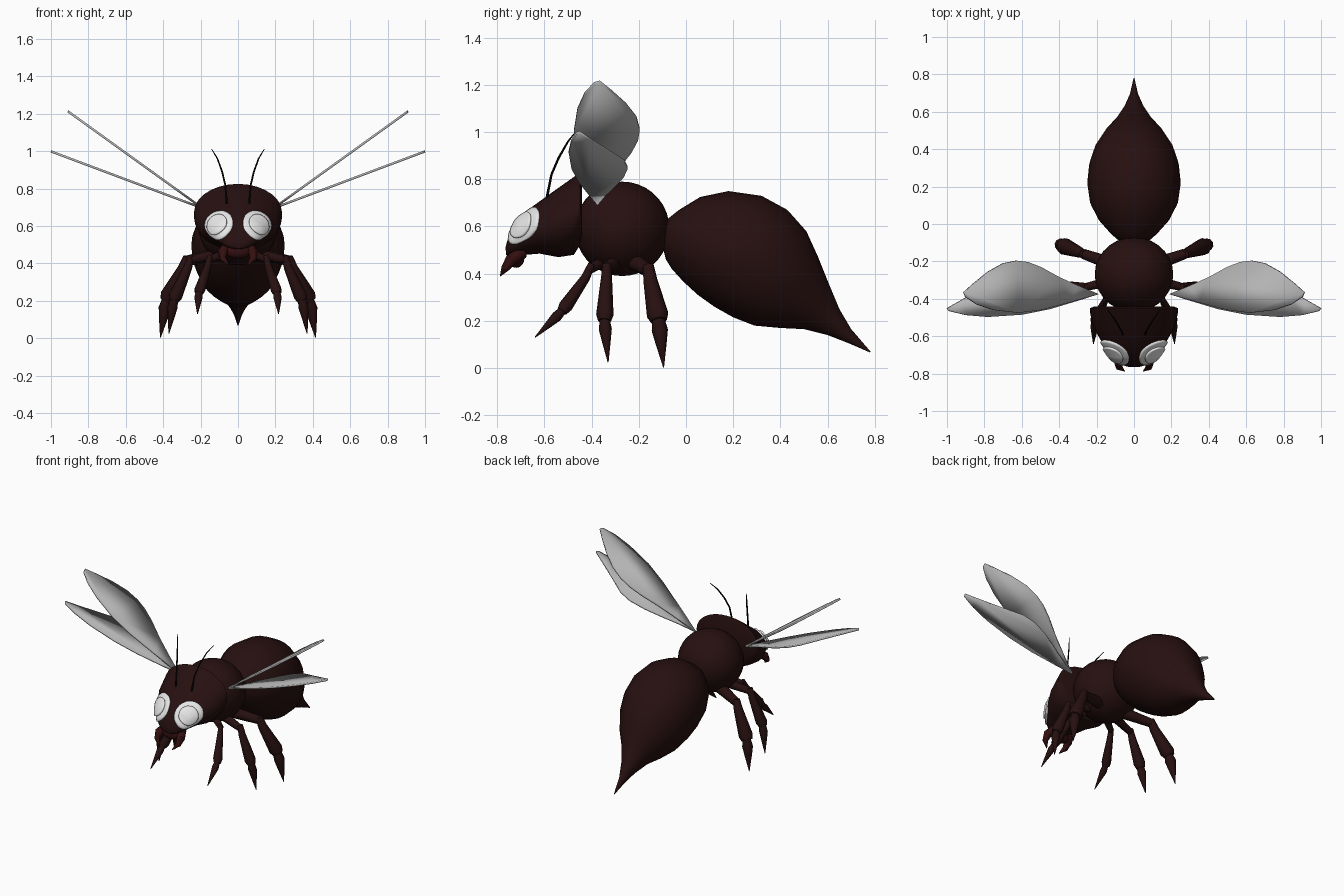
import bpy
import bmesh
from math import sin, cos, pi, radians
from mathutils import Vector

cube = bpy.data.objects.get("Cube")
if cube:
    bpy.data.objects.remove(cube)


def material(name, r, g, b):
    m = bpy.data.materials.new(name)
    m.use_nodes = True
    m.diffuse_color = (r, g, b, 1)
    m.node_tree.nodes["Principled BSDF"].inputs["Base Color"].default_value = (r, g, b, 1)
    return m


SHELL = material("dark maroon shell", 0.02, 0.005, 0.005)
JAW = material("dark red jaw", 0.035, 0.005, 0.005)
BLACK = material("black feeler", 0.004, 0.003, 0.003)
WHITE = material("white eye", 0.8, 0.8, 0.8)
GREY = material("grey wing", 0.45, 0.45, 0.45)


def finish(name, bm, mat, angle=40):
    """Turn a bmesh into a shaded, coloured object."""
    bmesh.ops.recalc_face_normals(bm, faces=bm.faces)
    mesh = bpy.data.meshes.new(name)
    bm.to_mesh(mesh)
    bm.free()
    mesh.materials.append(mat)
    ob = bpy.data.objects.new(name, mesh)
    bpy.context.collection.objects.link(ob)
    bpy.ops.object.select_all(action='DESELECT')
    ob.select_set(True)
    bpy.context.view_layer.objects.active = ob
    bpy.ops.object.shade_smooth_by_angle(angle=radians(angle))
    return ob


def skin(name, rings, mat, n):
    """Bridge rings given as (centre, half axis u, half axis v)."""
    bm = bmesh.new()
    loops = [[bm.verts.new(c + u * cos(2 * pi * i / n) + v * sin(2 * pi * i / n))
              for i in range(n)] for c, u, v in rings]
    for a, b in zip(loops, loops[1:]):
        for i in range(n):
            j = (i + 1) % n
            bm.faces.new((a[i], a[j], b[j], b[i]))
    bm.faces.new(loops[0])
    bm.faces.new(loops[-1])
    return finish(name, bm, mat)


def body(name, sections, mat, n=28):
    """Loft from rows of top (y, z), bottom (y, z) and half width."""
    rings = []
    for ty, tz, by, bz, w in sections:
        top, bottom = Vector((0, ty, tz)), Vector((0, by, bz))
        rings.append(((top + bottom) / 2, Vector((w, 0, 0)), (top - bottom) / 2))
    return skin(name, rings, mat, n)


def tube(name, points, radii, mat, n=10):
    pts = [Vector(p) for p in points]
    rings = []
    for i, (p, r) in enumerate(zip(pts, radii)):
        d = pts[min(i + 1, len(pts) - 1)] - pts[max(i - 1, 0)]
        u = d.cross(Vector((0.2, 0.9, 0.1))).normalized()
        rings.append((p, u * r, d.normalized().cross(u) * r))
    return skin(name, rings, mat, n)


def ellipsoid(name, centre, radii, mat):
    bm = bmesh.new()
    bmesh.ops.create_uvsphere(bm, u_segments=28, v_segments=18, radius=1)
    bmesh.ops.scale(bm, vec=radii, verts=bm.verts)
    bmesh.ops.translate(bm, vec=centre, verts=bm.verts)
    return finish(name, bm, mat)


# Body masses
body("abdomen", [
    (-.10, .60, -.10, .52, .04), (-.08, .63, -.085, .46, .09),
    (-.03, .67, -.06, .42, .13), (.06, .725, -.01, .365, .19),
    (.18, .75, .05, .31, .235), (.32, .73, .12, .26, .25),
    (.43, .67, .20, .215, .24), (.51, .58, .29, .18, .21),
    (.56, .47, .40, .17, .16), (.60, .37, .50, .165, .10),
    (.65, .25, .60, .14, .052), (.70, .165, .69, .105, .022),
    (.782, .07, .78, .066, .002)], SHELL)
ellipsoid("thorax", (0, -.27, .59), (.21, .2, .2), SHELL)
head = body("head", [
    (-.44, .80, -.44, .55, .21), (-.45, .825, -.45, .52, .235),
    (-.475, .81, -.475, .48, .235), (-.56, .75, -.54, .47, .218),
    (-.65, .685, -.62, .485, .17), (-.71, .63, -.68, .48, .13),
    (-.745, .575, -.725, .475, .095), (-.76, .53, -.75, .475, .06),
    (-.765, .51, -.762, .48, .03)], SHELL)
ellipsoid("mouth", (0, -.72, .465), (.07, .035, .04), JAW)


def eye_disc(name, side, radius, offset):
    """Round patch laid over the curve of the head."""
    normal = Vector((.55 * side, -.7, .45)).normalized()
    u = normal.cross(Vector((0, 0, 1))).normalized()
    v = normal.cross(u)
    centre = Vector((.11 * side, -.695, .605))
    rings = [(centre, u * radius * k / 7, v * radius * k / 7) for k in range(7, 0, -1)]
    bm = bmesh.new()
    n = 28
    loops = [[bm.verts.new(c + a * cos(2 * pi * i / n) + b * sin(2 * pi * i / n))
              for i in range(n)] for c, a, b in rings]
    for a, b in zip(loops, loops[1:]):
        for i in range(n):
            j = (i + 1) % n
            bm.faces.new((a[i], a[j], b[j], b[i]))
    bm.faces.new(loops[-1])
    ob = finish(name, bm, WHITE)
    if ob.data.polygons[0].normal.dot(normal) < 0:
        ob.data.flip_normals()
    wrap = ob.modifiers.new("wrap", 'SHRINKWRAP')
    wrap.target = head
    wrap.wrap_mode = 'OUTSIDE_SURFACE'
    wrap.offset = offset
    solid = ob.modifiers.new("thickness", 'SOLIDIFY')
    solid.thickness = .014
    solid.offset = -1


# Wing outlines in plan (x, y); height follows from the slope
FORE_WING = [(.19, -.375), (.3, -.33), (.4, -.285), (.5, -.23), (.57, -.203),
             (.63, -.196), (.7, -.21), (.78, -.255), (.86, -.32), (.91, -.365),
             (.9, -.39), (.84, -.43), (.75, -.46), (.62, -.475), (.5, -.46), (.35, -.42)]
HIND_WING = [(.19, -.375), (.3, -.34), (.4, -.3), (.5, -.265), (.6, -.247),
             (.68, -.262), (.8, -.335), (.92, -.405), (1, -.45), (.99, -.465),
             (.9, -.487), (.78, -.497), (.6, -.485), (.45, -.455), (.3, -.41)]


def wing(name, side, outline, slope):
    bm = bmesh.new()
    bm.faces.new([bm.verts.new((x * side, y, .695 + (x - .19) * slope)) for x, y in outline])
    ob = finish(name, bm, GREY, 30)
    solid = ob.modifiers.new("thickness", 'SOLIDIFY')
    solid.thickness = .012
    solid.offset = 0


# Leg joints: hip, elbow, knee, tip, then thickness at the knee
LEGS = {
    "front": ((.08, -.36, .45), (.15, -.4, .42), (.21, -.525, .24), (.217, -.64, .13), .03),
    "middle": ((.1, -.3, .45), (.25, -.335, .42), (.345, -.345, .2), (.37, -.33, .025), .037),
    "rear": ((.1, -.22, .45), (.27, -.16, .415), (.385, -.115, .2), (.415, -.095, .003), .046),
}

for side, label in ((1, "left"), (-1, "right")):
    def flip(points):
        return [Vector((p[0] * side, p[1], p[2])) for p in points]

    eye_disc(label + "_eye_rim", side, .098, .009)
    eye_disc(label + "_eye_lens", side, .06, .019)
    wing(label + "_fore_wing", side, FORE_WING, .72)
    wing(label + "_hind_wing", side, HIND_WING, .375)

    for place, (*joints, r) in LEGS.items():
        hip, elbow, knee, tip = flip(joints)
        name = f"{label}_{place}_"
        tube(name + "hip", (hip, elbow), (r * .8, r * .6), SHELL)
        bulge = elbow.lerp(knee, .88)
        tube(name + "thigh", (elbow + Vector((0, 0, .02)), elbow.lerp(knee, .2), bulge, knee),
             (r * .5, r * .65, r, r * .75), SHELL)
        tube(name + "foot", (elbow.lerp(knee, .95), knee.lerp(tip, .2),
                             knee.lerp(tip, .5), tip),
             (r * .55, r * .75, r * .5, .002), SHELL)

    tube(label + "_mandible", flip([(.06, -.69, .49), (.082, -.74, .46),
                                    (.08, -.765, .425), (.05, -.787, .39)]),
         (.025, .027, .018, .002), JAW)
    tube(label + "_feeler", flip([(.06, -.59, .72), (.068, -.57, .82), (.085, -.54, .89),
                                  (.11, -.5, .96), (.14, -.46, 1.01)]),
         (.006, .005, .005, .004, .002), BLACK, 6)
